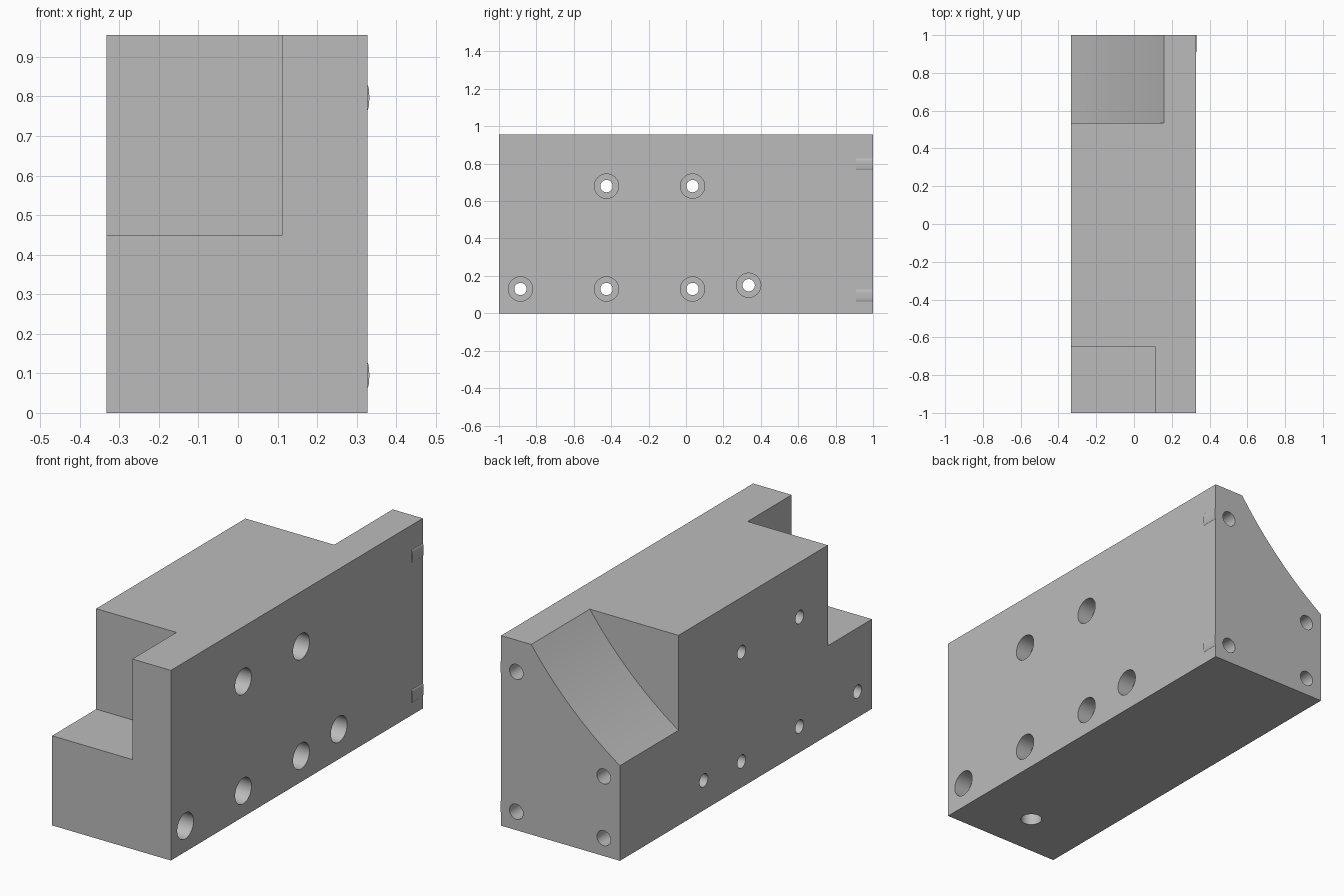
import bpy, bmesh
from math import pi, sin, cos
from mathutils import Matrix, Vector

cube = bpy.data.objects.get("Cube")
if cube:
    bpy.data.objects.remove(cube, do_unlink=True)

grey = bpy.data.materials.new("machined grey")
grey.use_nodes = True
grey.diffuse_color = (0.5, 0.5, 0.5, 1)
grey.node_tree.nodes["Principled BSDF"].inputs["Base Color"].default_value = (0.5, 0.5, 0.5, 1)


def make(name, bm):
    bmesh.ops.recalc_face_normals(bm, faces=bm.faces)
    mesh = bpy.data.meshes.new(name)
    bm.to_mesh(mesh)
    bm.free()
    mesh.materials.append(grey)
    ob = bpy.data.objects.new(name, mesh)
    bpy.context.collection.objects.link(ob)
    return ob


def prism(name, profile, y0, y1):
    """Extrude an (x, z) outline along y."""
    bm = bmesh.new()
    face = bm.faces.new([bm.verts.new((x, y0, z)) for x, z in profile])
    ext = bmesh.ops.extrude_face_region(bm, geom=[face])["geom"]
    bmesh.ops.translate(bm, vec=(0, y1 - y0, 0),
                        verts=[v for v in ext if isinstance(v, bmesh.types.BMVert)])
    return make(name, bm)


def box(name, x0, x1, y0, y1, z0, z1):
    return prism(name, [(x0, z0), (x1, z0), (x1, z1), (x0, z1)], y0, y1)


def rod(name, start, end, radius):
    a, b = Vector(start), Vector(end)
    turn = (b - a).to_track_quat('Z', 'Y').to_matrix().to_4x4()
    bm = bmesh.new()
    bmesh.ops.create_cone(bm, cap_ends=True, segments=32, radius1=radius, radius2=radius,
                          depth=(b - a).length, matrix=Matrix.Translation((a + b) / 2) @ turn)
    return make(name, bm)


def activate(ob):
    bpy.ops.object.select_all(action='DESELECT')
    ob.select_set(True)
    bpy.context.view_layer.objects.active = ob


def cut(ob, cutter):
    cutter.hide_render = True
    mod = ob.modifiers.new("cut", 'BOOLEAN')
    mod.operation = 'DIFFERENCE'
    mod.solver = 'EXACT'
    mod.object = cutter
    activate(ob)
    bpy.ops.object.modifier_apply(modifier=mod.name)
    bpy.data.objects.remove(cutter, do_unlink=True)


# Main block
XL, XR, TOP = -0.333, 0.327, 0.955
block = box("mounting_block", XL, XR, -1, 1, 0, TOP)

# Square step at the front
cut(block, box("front_step_cutter", -0.5, 0.113, -1.2, -0.65, 0.45, 1.2))

# Concave scoop at the back
p, q = Vector((0.16, TOP)), Vector((XL, 0.478))
chord = q - p
inward = Vector((-chord.y, chord.x)).normalized()
steps = 24
arc = []
for i in range(steps + 1):
    t = -0.05 + 1.1 * i / steps
    arc.append(p + chord * t + inward * 0.03 * 4 * t * (1 - t))
cut(block, prism("scoop_cutter", [tuple(v) for v in arc] + [(-0.5, arc[-1].y), (-0.5, 1.1), (arc[0].x, 1.1)],
                 0.535, 1.2))

# Counterbored bolt holes through the sides
for y, z in [(-0.885, 0.13), (-0.425, 0.13), (0.035, 0.13), (0.335, 0.15),
             (-0.425, 0.68), (0.035, 0.68)]:
    cut(block, rod("counterbore_cutter", (XR - 0.085, y, z), (0.5, y, z), 0.065))
    cut(block, rod("bolt_hole_cutter", (-0.5, y, z), (0.4, y, z), 0.033))

# Blind holes in the back end
for x, z in [(0.243, 0.093), (0.243, 0.795), (-0.243, 0.09), (-0.243, 0.4)]:
    cut(block, rod("end_hole_cutter", (x, 0.85, z), (x, 1.1, z), 0.038))

# Blind hole underneath
cut(block, rod("base_hole_cutter", (0, -0.768, -0.1), (0, -0.768, 0.1), 0.05))

# Shallow rounded ribs on the right side near the back
ribs = []
for label, z in (("lower", 0.095), ("upper", 0.797)):
    curve = [(XR + 0.005 * sin(pi * i / 8), z - 0.032 * cos(pi * i / 8)) for i in range(9)]
    ribs.append(prism(label + "_side_rib", [(XR - 0.01, z - 0.032)] + curve + [(XR - 0.01, z + 0.032)],
                      0.91, 1))

for ob in [block] + ribs:
    activate(ob)
    bpy.ops.object.shade_smooth_by_angle(angle=pi / 6)
